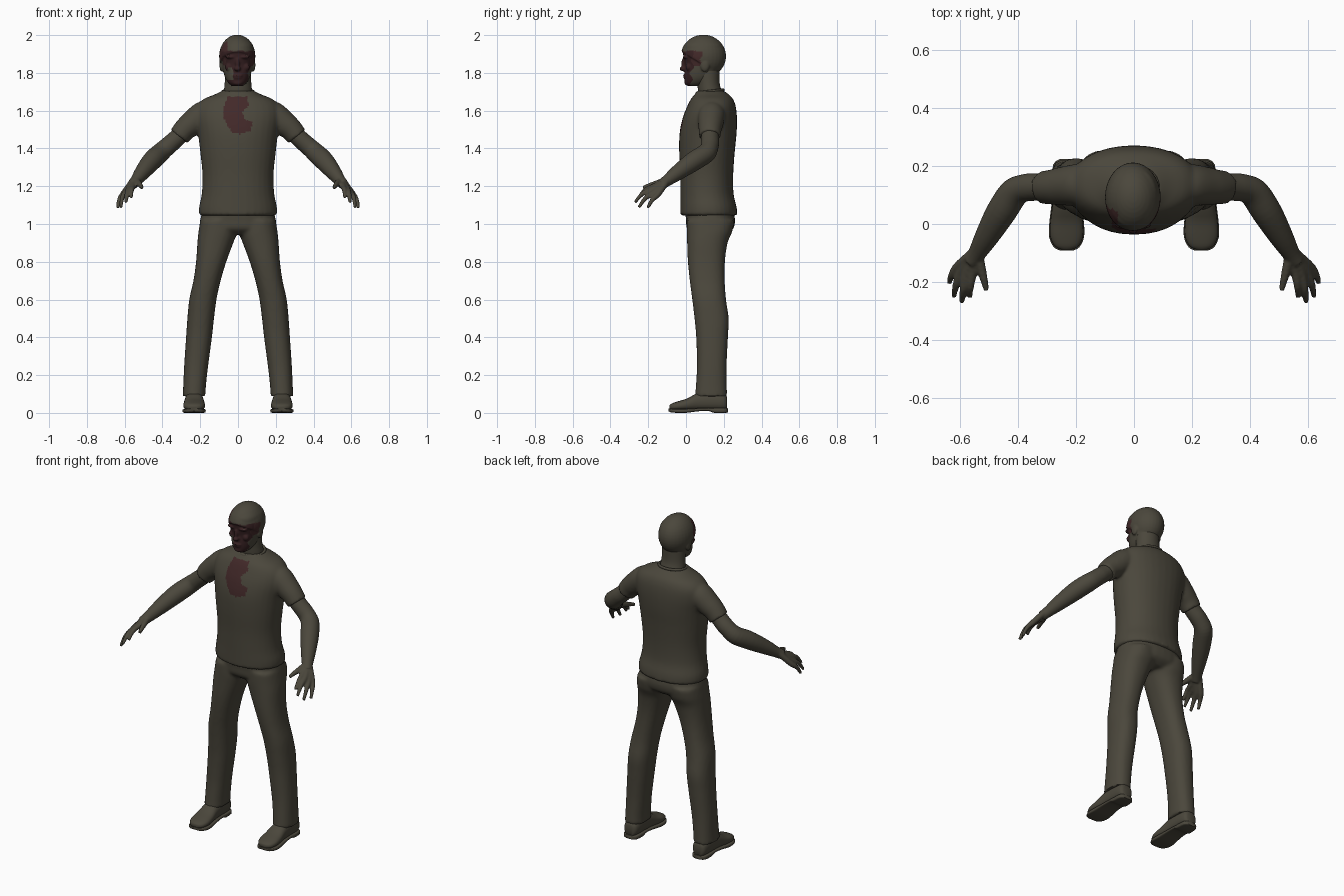
import bpy, bmesh, math
from mathutils import Vector, Matrix

if "Cube" in bpy.data.objects:
    bpy.data.objects.remove(bpy.data.objects["Cube"])


def material(name, rgb):
    m = bpy.data.materials.new(name)
    m.diffuse_color = (*rgb, 1)
    m.use_nodes = True
    m.node_tree.nodes["Principled BSDF"].inputs["Base Color"].default_value = m.diffuse_color
    return m


OLIVE = material("dark_olive", (0.070, 0.063, 0.045))
RED = material("dried_red", (0.055, 0.022, 0.022))
DARK = material("deep_red", (0.038, 0.015, 0.016))


def catmull(rows, steps):
    """Smoothly resample a list of equal-length rows."""
    out = []
    for i in range(len(rows) - 1):
        p0, p1, p2 = rows[max(i - 1, 0)], rows[i], rows[i + 1]
        p3 = rows[min(i + 2, len(rows) - 1)]
        for k in range(steps):
            t = k / steps
            out.append([0.5 * (2 * b + (c - a) * t + (2 * a - 5 * b + 4 * c - d) * t * t
                               + (3 * b - a - 3 * c + d) * t ** 3)
                        for a, b, c, d in zip(p0, p1, p2, p3)])
    return out + [list(rows[-1])]


def loft(bm, rings, power=2.0, n=32, steps=4):
    """Skin rings given as centre, half-axis u, half-axis v."""
    loops = []
    for r in catmull([[*c, *u, *v] for c, u, v in rings], steps):
        c, u, v = Vector(r[:3]), Vector(r[3:6]), Vector(r[6:])
        loop = []
        for k in range(n):
            a = math.tau * k / n
            ca, sa = math.cos(a), math.sin(a)
            loop.append(bm.verts.new(c + u * math.copysign(abs(ca) ** (2 / power), ca)
                                     + v * math.copysign(abs(sa) ** (2 / power), sa)))
        loops.append(loop)
    for a, b in zip(loops, loops[1:]):
        for k in range(n):
            bm.faces.new((a[k], a[(k + 1) % n], b[(k + 1) % n], b[k]))
    bm.faces.new(loops[0])
    bm.faces.new(loops[-1])


def column(bm, rows, power=2.0):
    """Upright body from rows of z, x min, x max, y min, y max."""
    loft(bm, [(((a + b) / 2, (c + d) / 2, z), ((b - a) / 2, 0, 0), (0, (d - c) / 2, 0))
              for z, a, b, c, d in rows], power)


def tube(bm, pts, s=1, n=16, steps=4):
    """Round limb from x, y, z, radius points; s mirrors it."""
    rings = []
    for i, p in enumerate(pts):
        a, b = pts[max(i - 1, 0)], pts[min(i + 1, len(pts) - 1)]
        t = (Vector(b[:3]) - Vector(a[:3])).normalized()
        u = t.cross(Vector((0, 0, 1))).normalized()
        v = t.cross(u)
        m = Vector((s, 1, 1))
        rings.append((Vector(p[:3]) * m, u * m * p[3], v * m * p[3]))
    loft(bm, rings, 2, n, steps)


def ball(bm, c, r):
    mat = Matrix.Translation(c) @ Matrix.Diagonal((*r, 1))
    return bmesh.ops.create_uvsphere(bm, u_segments=32, v_segments=20, radius=1, matrix=mat)["verts"]


def finish(bm, name, voxel=None, smooth=3, paint=None):
    """Make the object, fuse its parts into one skin and paint its faces by a rule."""
    bmesh.ops.recalc_face_normals(bm, faces=bm.faces)
    me = bpy.data.meshes.new(name)
    bm.to_mesh(me)
    bm.free()
    ob = bpy.data.objects.new(name, me)
    bpy.context.collection.objects.link(ob)
    if voxel:
        rm = ob.modifiers.new("fuse", "REMESH")
        rm.mode, rm.voxel_size = "VOXEL", voxel
        sm = ob.modifiers.new("soften", "SMOOTH")
        sm.factor, sm.iterations = 0.5, smooth
        bpy.context.view_layer.update()
        dg = bpy.context.evaluated_depsgraph_get()
        me = bpy.data.meshes.new_from_object(ob.evaluated_get(dg))
        ob.modifiers.clear()
        ob.data = me
    me.materials.clear()
    for m in (OLIVE, RED, DARK):
        me.materials.append(m)
    for p in me.polygons:
        p.use_smooth = True
        p.material_index = paint(p.center, p.normal) if paint else 0
    me.set_sharp_from_angle(angle=math.radians(50))
    return ob


# Shirt: torso with two short sleeves and a stain on the chest
STAIN = [(-.055, 1.675), (.05, 1.675), (.055, 1.63), (.025, 1.595), (.03, 1.555), (.075, 1.54),
         (.07, 1.495), (.01, 1.475), (-.03, 1.48), (-.08, 1.565), (-.075, 1.615)]


def stain(c, nrm):
    inside = False
    for (x1, z1), (x2, z2) in zip(STAIN, STAIN[1:] + STAIN[:1]):
        if (z1 > c.z) != (z2 > c.z) and c.x < x1 + (c.z - z1) * (x2 - x1) / (z2 - z1):
            inside = not inside
    return 1 if inside and nrm.y < 0 else 0


bm = bmesh.new()
column(bm, [(z, -w, w, a, b) for z, w, a, b in [
    (1.045, .207, -.03, .272), (1.09, .206, -.03, .268), (1.16, .192, -.03, .252),
    (1.26, .188, -.031, .25), (1.38, .2, -.036, .258), (1.48, .212, -.034, .268),
    (1.56, .226, -.018, .27), (1.62, .22, .005, .264), (1.66, .185, .025, .25),
    (1.685, .125, .045, .228), (1.705, .085, .058, .2)]], 2.15)
for s in (1, -1):
    tube(bm, [(.12, .135, 1.595, .068), (.19, .135, 1.575, .072), (.25, .13, 1.527, .066),
              (.285, .127, 1.497, .06), (.312, .126, 1.463, .057)], s, 32)
finish(bm, "shirt", .009, 5, stain)

# Collar band
bpy.ops.mesh.primitive_torus_add(major_radius=.08, minor_radius=.008, major_segments=40,
                                 minor_segments=8, location=(0, .128, 1.702), rotation=(.12, 0, 0))
collar = bpy.context.object
collar.name = "collar"
collar.scale = (1, .88, 1)
collar.data.materials.append(OLIVE)
collar.data.shade_smooth()

# Trousers: hips and two legs
bm = bmesh.new()
column(bm, [(1.07, -.19, .19, -.005, .25), (1.02, -.2, .2, .0, .26),
            (.975, -.2, .2, .005, .25), (.945, -.15, .15, .04, .21)], 2.3)
for s in (1, -1):
    rows = [(1.02, .01, .2, .004, .255), (.96, .005, .209, .004, .245), (.9, .025, .215, .006, .22),
            (.8, .062, .222, .01, .206), (.7, .092, .236, .02, .205), (.6, .114, .258, .033, .212),
            (.5, .127, .268, .045, .226), (.4, .138, .275, .054, .222), (.25, .158, .285, .058, .215),
            (.14, .17, .29, .052, .216), (.088, .172, .293, .048, .218)]
    column(bm, [(z, *sorted((s * a, s * b)), c, d) for z, a, b, c, d in rows], 2.3)
finish(bm, "trousers", .01, 3)

# Shoes: rounded upper over a flat sole with a raised arch
for s, side in ((1, "left"), (-1, "right")):
    bm = bmesh.new()
    cx = s * .232
    loft(bm, [((cx, y, (a + b) / 2), (w, 0, 0), (0, 0, (b - a) / 2)) for y, a, b, w in [
        (.218, .02, .08, .025), (.2, .012, .105, .043), (.12, .012, .115, .048), (.06, .012, .105, .05),
        (.01, .012, .078, .056), (-.04, .012, .062, .057), (-.075, .014, .05, .042),
        (-.088, .02, .04, .018)]], 2.4, 24, 3)
    finish(bm, side + "_shoe")
    bm = bmesh.new()
    loft(bm, [((cx, y, (a + b) / 2), (w, 0, 0), (0, 0, (b - a) / 2)) for y, a, b, w in [
        (.223, .002, .024, .025), (.205, 0, .026, .046), (.15, 0, .026, .05), (.12, .01, .027, .049),
        (.06, .008, .025, .053), (.0, 0, .022, .06), (-.045, 0, .021, .06), (-.08, .003, .022, .044),
        (-.092, .009, .023, .02)]], 5, 24, 3)
    finish(bm, side + "_sole")

# Arms: forearm, palm, four fingers and thumb
FINGERS = [[(.555, -.165, 1.2), (.563, -.215, 1.18), (.565, -.252, 1.14)],
           [(.576, -.172, 1.187), (.588, -.228, 1.162), (.592, -.27, 1.115)],
           [(.594, -.163, 1.17), (.613, -.213, 1.138), (.62, -.25, 1.088)],
           [(.608, -.148, 1.158), (.628, -.178, 1.128), (.636, -.203, 1.085)]]
for s, side in ((1, "left"), (-1, "right")):
    bm = bmesh.new()
    tube(bm, [(.26, .128, 1.522, .046), (.32, .127, 1.458, .047), (.365, .126, 1.418, .048),
              (.41, .11, 1.378, .051), (.455, .045, 1.335, .052), (.505, -.04, 1.275, .042),
              (.54, -.1, 1.23, .031), (.56, -.13, 1.208, .028)], s, 24)
    for k, m, t in FINGERS:
        tube(bm, [(.545 + (k[0] - .58) * .3, -.1, 1.23, .018), (*k, .0165), (*m, .0125), (*t, .0085)], s, 12)
    tube(bm, [(.54, -.105, 1.23, .02), (.528, -.145, 1.218, .017), (.517, -.19, 1.205, .0135),
              (.508, -.228, 1.192, .0095)], s, 12)
    finish(bm, side + "_arm", .006, 2)

# Neck
bm = bmesh.new()
column(bm, [(1.66, -.08, .08, .07, .21), (1.71, -.074, .074, .063, .187),
            (1.75, -.07, .07, .06, .178), (1.81, -.068, .068, .05, .178)])
finish(bm, "neck")


# Head: stained face, temple patches, hair cap, ears and features
def face_paint(c, nrm):
    x, y, z = c
    wave = .008 * math.sin(z * 90) + .006 * math.sin(x * 110)
    if -.068 < x < -.025 and 1.762 < z < 1.815 + wave:
        return 0
    if z < 1.912 + wave and y < .03 + wave and nrm.z < .8:
        return 2
    if x > 0 and .0 < y < .085 + wave and 1.85 - wave < z < 1.91 + wave:
        return 1
    if x < -.055 and y < .06 + wave and 1.84 < z < 1.962 + wave:
        return 1
    return 0


bm = bmesh.new()
hair = ball(bm, (-.004, .092, 1.888), (.096, .12, .114))
bmesh.ops.bisect_plane(bm, geom=bm.verts[:] + bm.edges[:] + bm.faces[:], plane_co=(0, -.02, 1.91),
                       plane_no=(0, .6, 1), clear_inner=True)
bmesh.ops.holes_fill(bm, edges=[e for e in bm.edges if e.is_boundary])
column(bm, [(z, -w - .003, w - .003, a, b) for z, w, a, b in [
    (1.73, .028, .01, .07), (1.745, .047, -.004, .11), (1.77, .063, -.008, .145), (1.8, .073, -.008, .168),
    (1.84, .08, -.006, .186), (1.88, .085, -.013, .196), (1.92, .087, -.016, .198),
    (1.95, .08, -.008, .19), (1.975, .06, .02, .16)]], 2.2)
ball(bm, (-.003, -.014, 1.822), (.018, .02, .013))
ball(bm, (-.003, -.009, 1.848), (.011, .016, .034))
ball(bm, (-.003, -.004, 1.786), (.028, .012, .006))
ball(bm, (-.003, -.002, 1.775), (.024, .012, .007))
ball(bm, (-.003, .006, 1.748), (.026, .014, .014))
for s in (1, -1):
    ball(bm, (-.003 + s * .034, .0, 1.884), (.03, .017, .009))
    ball(bm, (-.003 + s * .045, .014, 1.83), (.02, .016, .02))
    ball(bm, (-.003 + s * .083, .1, 1.842), (.012, .024, .036))
finish(bm, "head", .005, 2, face_paint)
